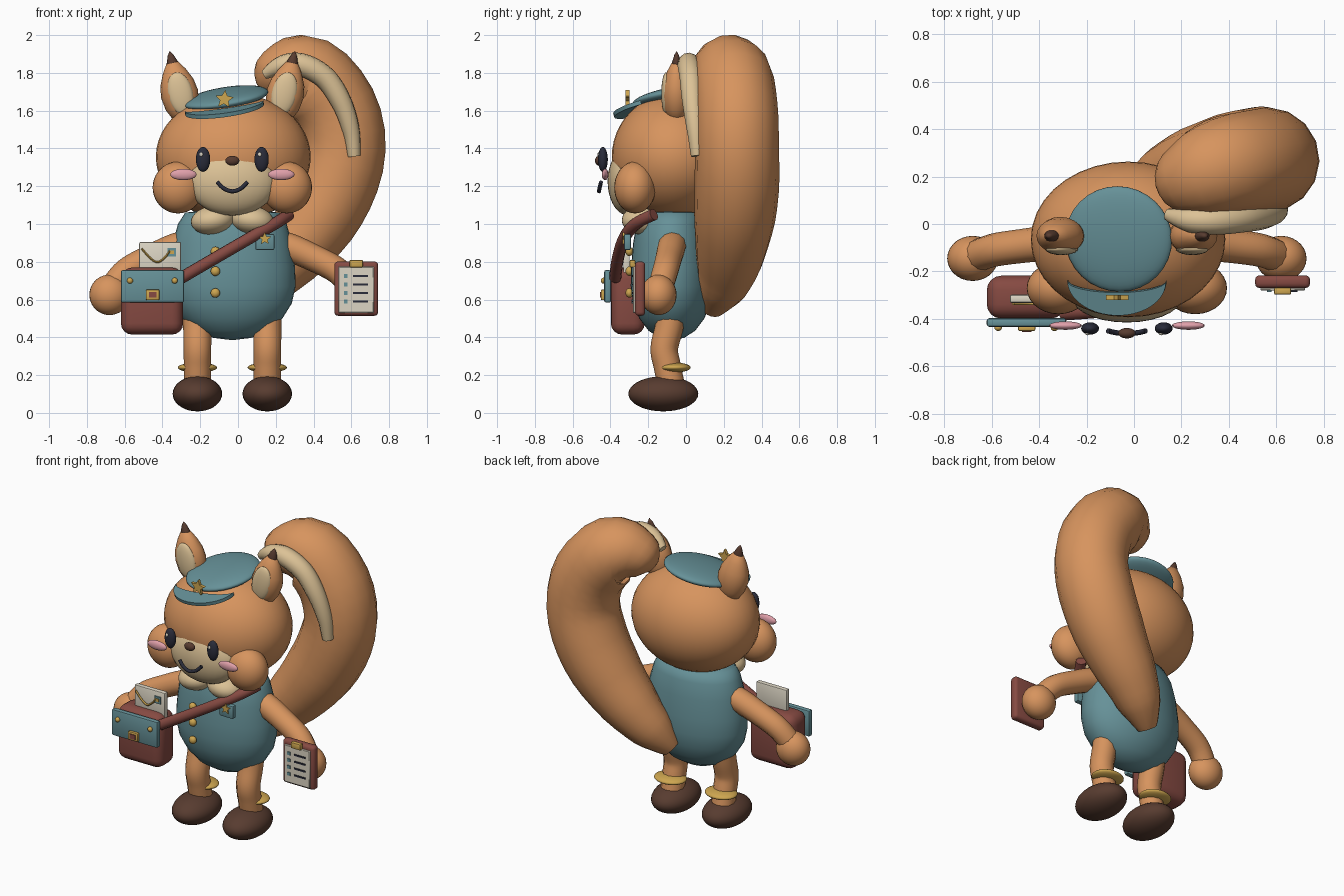
import bpy, bmesh, math
from mathutils import Matrix, Vector

if "Cube" in bpy.data.objects:
    bpy.data.objects.remove(bpy.data.objects["Cube"])

CX = -0.03  # symmetry line of the character


def mat(name, r, g, b):
    lin = [((c / 255 + 0.055) / 1.055) ** 2.4 for c in (r, g, b)]
    m = bpy.data.materials.new(name)
    m.diffuse_color = (*lin, 1)
    m.use_nodes = True
    m.node_tree.nodes["Principled BSDF"].inputs["Base Color"].default_value = m.diffuse_color
    return m


ORANGE = mat("orange fur", 215, 148, 94)
BLUE = mat("teal cloth", 102, 145, 152)
CREAM = mat("cream fur", 220, 194, 150)
BROWN = mat("dark brown", 88, 60, 48)
LEATHER = mat("red leather", 134, 74, 66)
GOLD = mat("gold", 206, 166, 80)
PINK = mat("pink", 224, 160, 170)
NAVY = mat("navy", 42, 44, 58)
PAPER = mat("paper", 220, 213, 196)


def place(loc, rot=(0, 0, 0), scale=(1, 1, 1)):
    rx, ry, rz = (math.radians(a) for a in rot)
    return (Matrix.Translation(loc) @ Matrix.Rotation(rz, 4, 'Z') @ Matrix.Rotation(ry, 4, 'Y')
            @ Matrix.Rotation(rx, 4, 'X') @ Matrix.Diagonal((*scale, 1)))


def finish(name, bm, material, matrix=None, angle=40):
    if matrix:
        bm.transform(matrix)
    bmesh.ops.recalc_face_normals(bm, faces=bm.faces)
    for f in bm.faces:
        f.smooth = True
    me = bpy.data.meshes.new(name)
    bm.to_mesh(me)
    bm.free()
    me.set_sharp_from_angle(angle=math.radians(angle))
    me.materials.append(material)
    ob = bpy.data.objects.new(name, me)
    bpy.context.collection.objects.link(ob)
    return ob


def ball(name, material, loc, size, rot=(0, 0, 0), seg=28):
    bm = bmesh.new()
    bmesh.ops.create_uvsphere(bm, u_segments=seg, v_segments=seg * 2 // 3, radius=1)
    return finish(name, bm, material, place(loc, rot, size))


def box(name, material, loc, size, bevel=0.008, segments=2):
    bm = bmesh.new()
    bmesh.ops.create_cube(bm, size=1, matrix=Matrix.Diagonal((*size, 1)))
    if bevel:
        bmesh.ops.bevel(bm, geom=bm.edges[:], offset=bevel, segments=segments,
                        profile=0.5, affect='EDGES')
    return finish(name, bm, material, place(loc))


def lathe(name, material, profile, matrix, steps=32):
    bm = bmesh.new()
    vs = [bm.verts.new((r, 0, z)) for r, z in profile]
    es = [bm.edges.new(p) for p in zip(vs, vs[1:])]
    bmesh.ops.spin(bm, geom=vs + es, cent=(0, 0, 0), axis=(0, 0, 1),
                   angle=math.tau, steps=steps, use_duplicate=False)
    bmesh.ops.remove_doubles(bm, verts=bm.verts, dist=0.0005)
    return finish(name, bm, material, matrix, 60)


def prism(name, material, pts, depth, matrix):
    bm = bmesh.new()
    f = bm.faces.new([bm.verts.new((x, y, -depth / 2)) for x, y in pts])
    ext = bmesh.ops.extrude_face_region(bm, geom=[f])
    top = [v for v in ext["geom"] if isinstance(v, bmesh.types.BMVert)]
    bmesh.ops.translate(bm, verts=top, vec=(0, 0, depth))
    return finish(name, bm, material, matrix)


def star(name, loc, r, depth, rot=0):
    pts = [((r if i % 2 == 0 else r * 0.48) * math.sin(i * math.pi / 5),
            (r if i % 2 == 0 else r * 0.48) * math.cos(i * math.pi / 5)) for i in range(10)]
    return prism(name, GOLD, pts, depth, place(loc, (90, rot, 0)))


def tube(name, material, pts, sides=4, res=6):
    """Smooth tube through (x, y, z, radius) points."""
    cu = bpy.data.curves.new(name, 'CURVE')
    cu.dimensions = '3D'
    cu.bevel_depth, cu.bevel_resolution = 1, sides
    cu.resolution_u, cu.use_fill_caps = res, True
    sp = cu.splines.new('BEZIER')
    sp.bezier_points.add(len(pts) - 1)
    sp.radius_interpolation = 'CARDINAL'
    co = [Vector(p[:3]) for p in pts]
    for i, bp in enumerate(sp.bezier_points):
        h = (co[min(i + 1, len(co) - 1)] - co[max(i - 1, 0)]) / 6
        bp.handle_left_type = bp.handle_right_type = 'FREE'
        bp.co, bp.radius = co[i], pts[i][3]
        bp.handle_left, bp.handle_right = co[i] - h, co[i] + h
    tmp = bpy.data.objects.new(name + "_path", cu)
    bpy.context.collection.objects.link(tmp)
    bm = bmesh.new()
    bm.from_mesh(tmp.evaluated_get(bpy.context.evaluated_depsgraph_get()).to_mesh())
    bpy.data.objects.remove(tmp)
    bpy.data.curves.remove(cu)
    return finish(name, bm, material, None, 60)


# Body and head
lathe("body", BLUE, [(0, .385), (.1, .397), (.19, .435), (.265, .5), (.315, .58), (.335, .67),
                     (.332, .77), (.315, .9), (.288, 1.0), (.25, 1.06), (0, 1.09)],
      place((CX, -.075, 0), scale=(1, .65, 1)), 36)
ball("head", ORANGE, (CX + .005, -.065, 1.355), (.41, .328, .335), seg=36)
ball("muzzle", CREAM, (CX, -.305, 1.225), (.235, .11, .18))

# Face
ball("nose", BROWN, (CX, -.46, 1.335), (.037, .022, .026))
tube("mouth", NAVY, [(CX - .08, -.45, 1.222, .011), (CX - .045, -.458, 1.188, .011),
                     (CX, -.46, 1.173, .011), (CX + .045, -.458, 1.188, .011),
                     (CX + .08, -.45, 1.222, .011)], 2)

# Ears, cheeks, eyes, limbs: one of each per side
for s, side in ((-1, "left"), (1, "right")):
    ear = place((CX + s * .28, -.05, 1.69), (0, s * 13, 0), (1, .8, 1))
    lathe(side + "_ear", ORANGE, [(0, -.17), (.055, -.145), (.09, -.07), (.1, 0), (.09, .06),
                                  (.063, .12), (.034, .165), (0, .185)], ear, 20)
    lathe(side + "_ear_tip", BROWN, [(0, .13), (.03, .14), (.032, .165), (.015, .21), (0, .232)],
          ear, 14)
    ball(side + "_inner_ear", CREAM, (CX + s * .275, -.105, 1.69), (.066, .026, .115),
         (0, s * 13, 0), 20)
    ball(side + "_cheek", ORANGE, (CX + s * .288, -.27, 1.193), (.134, .11, .137))
    ball(side + "_blush", PINK, (CX + s * .259, -.428, 1.262), (.07, .018, .03), seg=20)
    ball(side + "_eye", NAVY, (CX + s * .155, -.44, 1.342), (.038, .026, .066), seg=20)
    ball(side + "_eye_glint", PAPER, (CX + s * .155 - .01, -.462, 1.368), (.01, .007, .012), seg=10)
    ball(side + "_collar", CREAM, (CX + s * .105, -.235, 1.02), (.115, .105, .075),
         (0, s * 8, 0))
    tube(side + "_arm", ORANGE, [(CX + s * .18, -.06, .905, .07), (CX + s * .29, -.075, .88, .075),
                                 (CX + s * .42, -.09, .825, .072), (CX + s * .56, -.11, .75, .07),
                                 (CX + s * .645, -.14, .65, .068)])
    ball(side + "_hand", ORANGE, (CX + s * .65, -.145, .625), (.107, .095, .107))
    tube(side + "_leg", ORANGE, [(CX + s * .185, -.07, .56, .075), (CX + s * .185, -.09, .45, .075),
                                 (CX + s * .185, -.115, .34, .073), (CX + s * .185, -.1, .25, .072),
                                 (CX + s * .185, -.075, .13, .072)])
    ball(side + "_anklet", GOLD, (CX + s * .185, -.06, .24), (.104, .085, .026))
    ball(side + "_shoe", BROWN, (CX + s * .185, -.12, .101), (.131, .185, .093))

# Tail with a pale stripe on its front
tube("tail", ORANGE, [(.01, .135, .55, .06), (.09, .175, .64, .12), (.21, .22, .77, .165),
                      (.37, .25, .96, .205), (.495, .268, 1.17, .223), (.56, .27, 1.4, .222),
                      (.515, .265, 1.62, .22), (.37, .24, 1.79, .21), (.24, .195, 1.79, .17),
                      (.16, .17, 1.74, .11), (.13, .16, 1.71, .03)], 6, 3)
tube("tail_stripe", CREAM, [(.14, .04, 1.79, .025), (.22, .02, 1.835, .05), (.33, .015, 1.845, .06),
                            (.46, .025, 1.775, .06), (.55, .035, 1.64, .055),
                            (.6, .05, 1.49, .045), (.615, .06, 1.36, .034)])

# Cap
ball("cap_crown", BLUE, (-.065, -.063, 1.667), (.228, .225, .047), (9, -9, 0), 32)
arc = [math.pi * (1 + i / 20) for i in range(21)]
outer = [(.21 * math.cos(t), .15 * math.sin(t)) for t in arc]
inner = [(.21 * math.cos(t), .05 * math.sin(t)) for t in reversed(arc[1:-1])]
prism("cap_visor", BLUE, outer + inner, .022, place((-.072, -.238, 1.615), (15, -8, 0)))
star("cap_star", (-.072, -.31, 1.66), .05, .02, 5)

# Jacket buttons and chest badge
for i, z in enumerate((.855, .75, .635)):
    ball(f"button_{i + 1}", GOLD, (-.12, -.3, z), (.025, .02, .025), seg=16)
box("badge", BLUE, (.142, -.31, .905), (.1, .035, .085))
star("badge_star", (.142, -.331, .922), .034, .009)

# Satchel, strap and letter
box("satchel", LEATHER, (-.455, -.308, .592), (.33, .18, .355), .06, 4)
box("satchel_flap", BLUE, (-.453, -.415, .67), (.335, .036, .172), .01)
box("buckle", GOLD, (-.452, -.44, .625), (.072, .022, .056), .006)
box("buckle_center", LEATHER, (-.452, -.452, .625), (.04, .008, .03), 0)
for x in (-.572, -.335):
    ball("flap_rivet", GOLD, (x, -.437, .7), (.016, .014, .016), seg=12)
tube("shoulder_strap", LEATHER, [(.27, -.17, 1.05, .032), (.2, -.26, 1.005, .032),
                                 (.07, -.325, .93, .032), (-.12, -.36, .82, .032),
                                 (-.3, -.375, .715, .032)])
box("letter", PAPER, (-.412, -.315, .815), (.222, .034, .18), .008)
tube("letter_fold", GOLD, [(-.51, -.336, .87, .006), (-.465, -.336, .82, .006),
                           (-.425, -.336, .798, .006), (-.385, -.336, .825, .006),
                           (-.36, -.336, .86, .006)], 1)
box("stamp", BLUE, (-.35, -.335, .85), (.045, .009, .045), 0)
box("stamp_mark", GOLD, (-.35, -.34, .85), (.02, .006, .02), 0)

# Clipboard
box("clipboard", LEATHER, (.626, -.243, .658), (.232, .054, .288), .02, 3)
box("sheet", PAPER, (.626, -.274, .652), (.188, .014, .245), .004, 1)
box("clip", GOLD, (.626, -.283, .79), (.072, .03, .04), .007)
for i in range(4):
    z = .725 - i * .045
    box(f"check_{i + 1}", BLUE, (.57, -.283, z), (.02, .009, .02), 0)
    box(f"line_{i + 1}", NAVY, (.648, -.283, z), (.08, .008, .01), 0)
